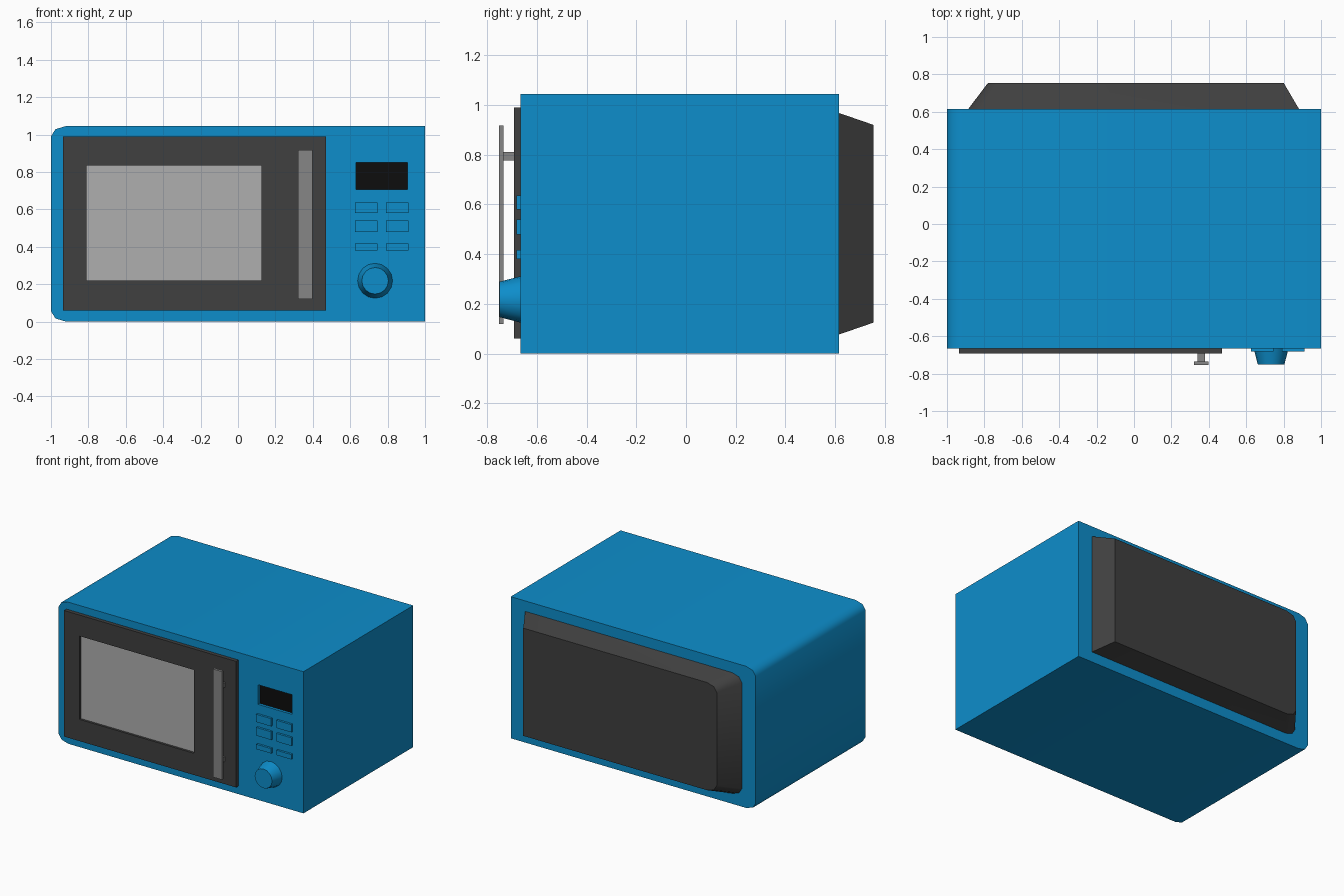
import bpy, bmesh, math

if "Cube" in bpy.data.objects:
    bpy.data.objects.remove(bpy.data.objects["Cube"])


def material(name, rgb):
    m = bpy.data.materials.new(name)
    m.diffuse_color = (*rgb, 1)
    m.use_nodes = True
    m.node_tree.nodes["Principled BSDF"].inputs["Base Color"].default_value = m.diffuse_color
    return m


BLUE = material("blue", (0.004, 0.27, 0.6))
DARK = material("dark_grey", (0.05, 0.05, 0.05))
GREY = material("mid_grey", (0.24, 0.24, 0.24))
GLASS = material("light_grey", (0.43, 0.43, 0.43))
BLACK = material("black", (0.004, 0.004, 0.004))


def loft(name, rings, mat, smooth=False):
    """Join (y, [(x, z), ...]) rings into a closed solid."""
    bm = bmesh.new()
    loops = [[bm.verts.new((x, y, z)) for x, z in pts] for y, pts in rings]
    n = len(loops[0])
    for a, b in zip(loops, loops[1:]):
        for i in range(n):
            j = (i + 1) % n
            bm.faces.new((a[i], a[j], b[j], b[i]))
    bm.faces.new(loops[0])
    bm.faces.new(loops[-1])
    bmesh.ops.recalc_face_normals(bm, faces=bm.faces)
    me = bpy.data.meshes.new(name)
    bm.to_mesh(me)
    bm.free()
    ob = bpy.data.objects.new(name, me)
    bpy.context.collection.objects.link(ob)
    me.materials.append(mat)
    if smooth:
        bpy.ops.object.select_all(action='DESELECT')
        ob.select_set(True)
        bpy.context.view_layer.objects.active = ob
        bpy.ops.object.shade_smooth_by_angle(angle=math.radians(42))
    return ob


def rect(x0, x1, z0, z1):
    return [(x0, z0), (x1, z0), (x1, z1), (x0, z1)]


def left_rounded(x0, x1, z0, z1, r=0.08, h=0.055):
    """Rectangle whose two left corners are rounded."""
    return [(x1, z0), (x1, z1),
            (x0 + r, z1), (x0 + r * 0.3, z1 - h * 0.3), (x0, z1 - h),
            (x0, z0 + h), (x0 + r * 0.3, z0 + h * 0.3), (x0 + r, z0)]


def box(name, x0, x1, y0, y1, z0, z1, mat):
    r = rect(x0, x1, z0, z1)
    return loft(name, [(y0, r), (y1, r)], mat)


def circle(cx, cz, r, n=16):
    return [(cx + r * math.cos(math.tau * i / n), cz + r * math.sin(math.tau * i / n))
            for i in range(n)]


# Casing with a recess for the display
profile = left_rounded(-1, 1, 0, 1.045)
casing = loft("casing", [(-0.665, profile), (0.615, profile)], BLUE, smooth=True)
cutter = box("display_cutter", 0.63, 0.905, -0.72, -0.642, 0.705, 0.85, BLUE)
cutter.hide_render = True
cutter.hide_viewport = True
cut = casing.modifiers.new("display_recess", 'BOOLEAN')
cut.operation = 'DIFFERENCE'
cut.solver = 'EXACT'
cut.object = cutter
box("display", 0.63, 0.905, -0.645, -0.64, 0.705, 0.85, BLACK)

# Tapered rear housing
loft("rear_housing", [(0.61, left_rounded(-0.89, 0.885, 0.075, 0.97)),
                      (0.755, left_rounded(-0.78, 0.8, 0.125, 0.92))], DARK, smooth=True)

# Door with a shallow window recess
outer, inner = rect(-0.935, 0.47, 0.06, 0.99), rect(-0.81, 0.125, 0.22, 0.835)
loft("door", [(-0.663, outer), (-0.693, outer), (-0.693, inner), (-0.672, inner)], DARK)
box("door_window", -0.81, 0.125, -0.676, -0.671, 0.22, 0.835, GLASS)

# Handle bar and its two posts
box("handle", 0.322, 0.397, -0.753, -0.735, 0.12, 0.918, GREY)
for i, z in enumerate((0.228, 0.776)):
    box(f"handle_post_{i + 1}", 0.34, 0.38, -0.737, -0.692, z, z + 0.036, GREY)

# Buttons, two columns by three rows
for row, (z0, z1) in enumerate(((0.58, 0.637), (0.48, 0.54), (0.38, 0.416))):
    for col, x in enumerate((0.625, 0.79)):
        box(f"button_{row + 1}_{col + 1}", x, x + 0.122, -0.681, -0.663, z0, z1, BLUE)

# Control knob
loft("knob", [(-0.663, circle(0.733, 0.218, 0.094)),
              (-0.751, circle(0.733, 0.218, 0.071))], BLUE, smooth=True)
